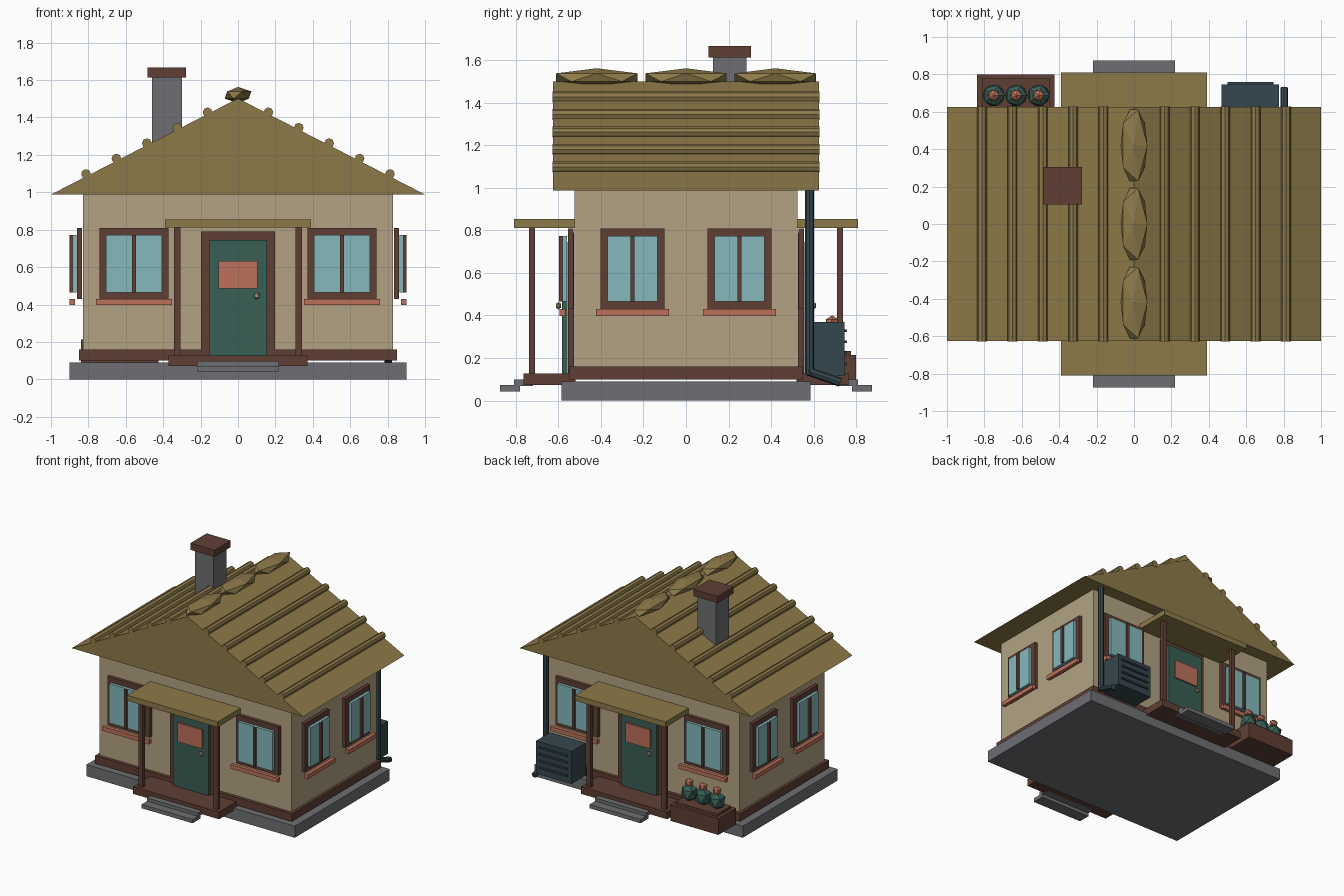
import bpy, bmesh, math
from mathutils import Vector, Matrix

if "Cube" in bpy.data.objects:
    bpy.data.objects.remove(bpy.data.objects["Cube"])


def colour(name, hexcode):
    def lin(v):
        return v / 12.92 if v <= 0.04045 else ((v + 0.055) / 1.055) ** 2.4
    rgb = [lin(int(hexcode[i:i + 2], 16) / 255) for i in (0, 2, 4)]
    m = bpy.data.materials.new(name)
    m.diffuse_color = (*rgb, 1)
    m.use_nodes = True
    m.node_tree.nodes["Principled BSDF"].inputs["Base Color"].default_value = m.diffuse_color
    return m


WALL = colour("tan plaster", "B2A282")
ROOF = colour("straw roof", "8D7A49")
WOOD = colour("brown wood", "5F3F34")
STONE = colour("grey stone", "6E6F73")
GREEN = colour("dark green", "385F54")
CORAL = colour("coral", "BC715B")
GLASS = colour("pale blue glass", "85B9BC")
SLATE = colour("dark slate", "35474E")


def finish(name, bm, mat):
    me = bpy.data.meshes.new(name)
    bmesh.ops.recalc_face_normals(bm, faces=bm.faces)
    bm.to_mesh(me)
    bm.free()
    me.materials.append(mat)
    ob = bpy.data.objects.new(name, me)
    bpy.context.collection.objects.link(ob)
    return ob


def box(name, mat, x, y, z, turn=0.0):
    """Box from (min, max) pairs, turned about the z axis through the origin."""
    size = [b - a for a, b in (x, y, z)]
    mid = [(a + b) / 2 for a, b in (x, y, z)]
    bm = bmesh.new()
    bmesh.ops.create_cube(bm, size=1, matrix=Matrix.Rotation(turn, 4, 'Z')
                          @ Matrix.Translation(mid) @ Matrix.Diagonal((*size, 1)))
    return finish(name, bm, mat)


def rod(name, mat, a, b, r, sides=8):
    a, b = Vector(a), Vector(b)
    d = b - a
    bm = bmesh.new()
    bmesh.ops.create_cone(bm, cap_ends=True, segments=sides, radius1=r, radius2=r, depth=d.length,
                          matrix=Matrix.Translation((a + b) / 2)
                          @ d.to_track_quat('Z', 'Y').to_matrix().to_4x4())
    return finish(name, bm, mat)


def gem(name, mat, pos, scale, turn=0.0):
    bm = bmesh.new()
    bmesh.ops.create_icosphere(bm, subdivisions=1, radius=1, matrix=Matrix.Rotation(turn, 4, 'Z')
                               @ Matrix.Translation(pos) @ Matrix.Diagonal((*scale, 1)))
    return finish(name, bm, mat)


def window(name, u, half, wall, turn):
    """Layered window on a facade: u along the wall, wall = wall distance from the centre."""
    def layer(part, mat, w, d0, d1, z0, z1):
        box(name + part, mat, (u - w, u + w), (-wall - d1, -wall - d0), (z0, z1), turn)
    layer("_frame", WOOD, half, 0.004, 0.03, 0.43, 0.81)
    layer("_glass", GLASS, half - 0.034, 0.034, 0.056, 0.465, 0.773)
    layer("_mullion", WOOD, 0.01, 0.054, 0.072, 0.465, 0.773)
    layer("_sill", CORAL, half + 0.02, 0.042, 0.07, 0.397, 0.43)


# Foundation, skirting and walls
box("foundation", STONE, (-0.9, 0.9), (-0.585, 0.585), (0, 0.09))
box("skirting", WOOD, (-0.85, 0.85), (-0.55, 0.55), (0.10, 0.16))
box("walls", WALL, (-0.828, 0.828), (-0.525, 0.525), (0.10, 1.0))

# Gable roof
bm = bmesh.new()
tri = bm.faces.new([bm.verts.new(p) for p in ((-1, -0.625, 0.988), (1, -0.625, 0.988), (0, -0.625, 1.502))])
ext = bmesh.ops.extrude_face_region(bm, geom=[tri], use_keep_orig=True)
bmesh.ops.translate(bm, vec=(0, 1.25, 0), verts=[v for v in ext["geom"] if isinstance(v, bmesh.types.BMVert)])
finish("roof", bm, ROOF)

# Roof ribs and ridge lumps
for s in (-1, 1):
    for i in range(1, 6):
        x = 0.1625 * i
        z = 1.51 - 0.5075 * x
        rod("roof_rib", ROOF, (s * x, -0.627, z), (s * x, 0.627, z), 0.026)
for y in (-0.42, 0, 0.42):
    gem("ridge_lump", ROOF, (0, y, 1.52), (0.08, 0.225, 0.043))

# Chimney
box("chimney", STONE, (-0.46, -0.30), (0.127, 0.285), (1.15, 1.615))
box("chimney_cap", WOOD, (-0.485, -0.277), (0.105, 0.305), (1.615, 1.667))

# Front and back facades: porch, door and windows
for side, turn in (("front", 0.0), ("back", math.pi)):
    box(side + "_porch_roof", ROOF, (-0.39, 0.39), (-0.81, -0.52), (0.812, 0.854), turn)
    box(side + "_porch_deck", WOOD, (-0.372, 0.372), (-0.765, -0.52), (0.072, 0.128), turn)
    box(side + "_upper_step", STONE, (-0.22, 0.22), (-0.81, -0.72), (0.068, 0.098), turn)
    box(side + "_lower_step", STONE, (-0.22, 0.22), (-0.875, -0.78), (0.042, 0.072), turn)
    for x in (-0.325, 0.325):
        box(side + "_porch_post", WOOD, (x - 0.018, x + 0.018), (-0.738, -0.71), (0.12, 0.815), turn)
        window(side + "_window", math.copysign(0.556, x), 0.184, 0.525, turn)
    box(side + "_door_frame", WOOD, (-0.197, 0.197), (-0.555, -0.528), (0.128, 0.79), turn)
    box(side + "_door", GREEN, (-0.155, 0.155), (-0.583, -0.558), (0.128, 0.745), turn)
    box(side + "_door_panel", CORAL, (-0.105, 0.105), (-0.594, -0.582), (0.485, 0.632), turn)
    gem(side + "_door_knob", WALL, (0.1, -0.6, 0.446), (0.019, 0.014, 0.019), turn)

# Side windows
for side, turn in (("right", math.pi / 2), ("left", -math.pi / 2)):
    for u in (-0.252, 0.252):
        window(side + "_window", u, 0.151, 0.83, turn)

# Slatted unit behind the house
box("cooling_unit", SLATE, (0.467, 0.775), (0.57, 0.745), (0.115, 0.37))
for i in range(4):
    z = 0.173 + 0.052 * i
    box("unit_slat", SLATE, (0.50, 0.745), (0.74, 0.758), (z - 0.006, z + 0.006))

# Drain pipe
rod("drain_pipe", SLATE, (0.803, 0.582, 0.12), (0.803, 0.582, 1.0), 0.021)
rod("drain_spout", SLATE, (0.803, 0.575, 0.138), (0.803, 0.727, 0.085), 0.021)

# Planter with flowers
box("planter", WOOD, (-0.84, -0.425), (0.58, 0.80), (0.088, 0.214))
box("planter_soil", WOOD, (-0.813, -0.452), (0.605, 0.777), (0.214, 0.234))
for x in (-0.75, -0.63, -0.51):
    gem("bush", GREEN, (x, 0.688, 0.29), (0.066, 0.066, 0.07))
    gem("flower", CORAL, (x, 0.688, 0.367), (0.034, 0.034, 0.034))
